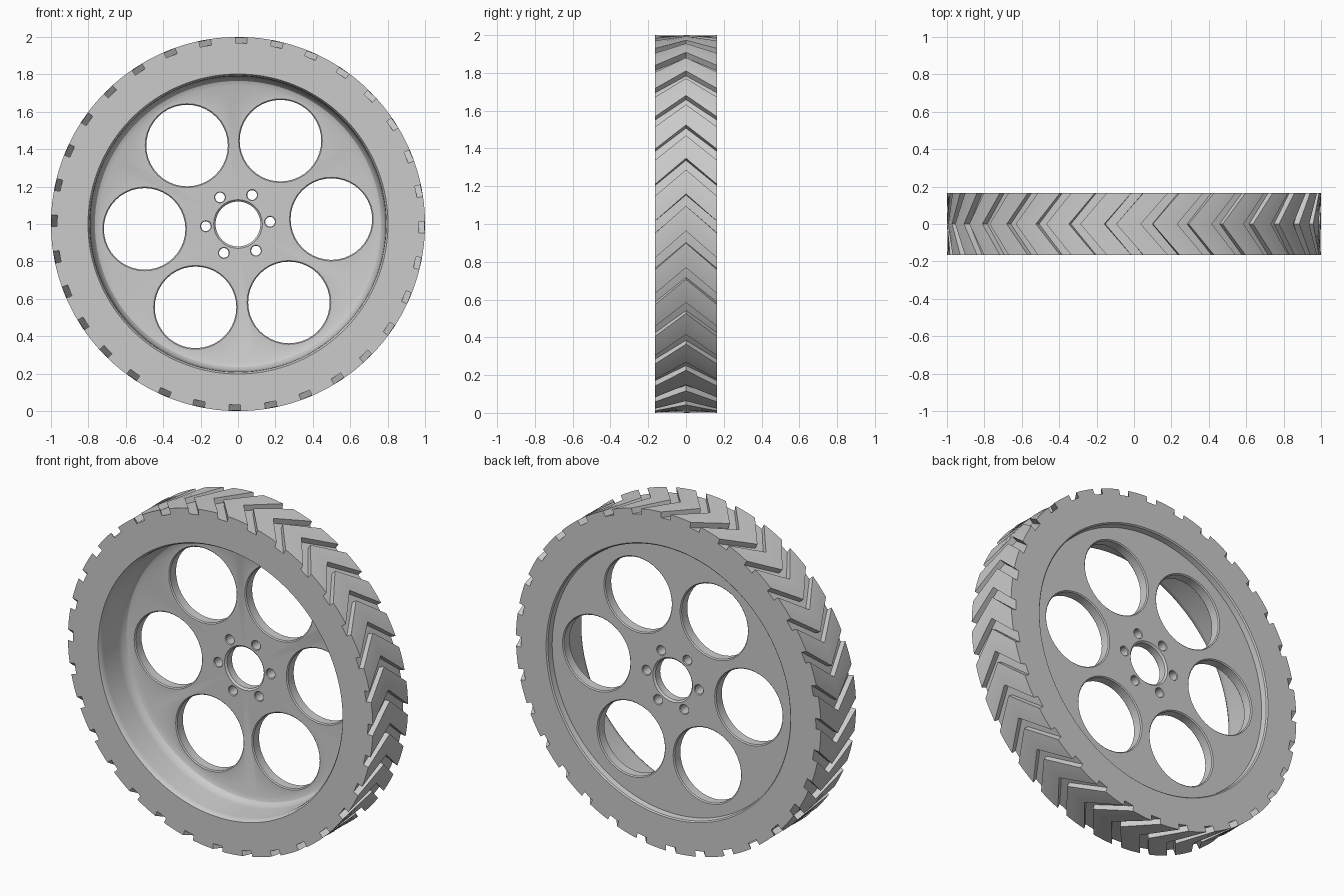
import bpy, bmesh
from math import pi, cos, sin, radians
from mathutils import Vector

if "Cube" in bpy.data.objects:
    bpy.data.objects.remove(bpy.data.objects["Cube"], do_unlink=True)

HALF = 0.165           # half width of the wheel
FLOOR = 0.967          # radius at the bottom of the tread grooves
LUGS = 32              # chevron lugs around the tyre
SWEEP = 0.145          # angle by which each chevron point leads its ends

grey = bpy.data.materials.new("plain grey")
grey.use_nodes = True
colour = (0.6, 0.6, 0.6, 1)
grey.diffuse_color = colour
grey.node_tree.nodes["Principled BSDF"].inputs["Base Color"].default_value = colour


def on_wheel(radius, angle, y):
    return Vector((radius * cos(angle), y, 1 + radius * sin(angle)))


def make_object(name, bm):
    bmesh.ops.recalc_face_normals(bm, faces=bm.faces)
    mesh = bpy.data.meshes.new(name)
    bm.to_mesh(mesh)
    bm.free()
    mesh.materials.append(grey)
    obj = bpy.data.objects.new(name, mesh)
    bpy.context.collection.objects.link(obj)
    return obj


def bridge(bm, first, second):
    n = len(first)
    for i in range(n):
        j = (i + 1) % n
        bm.faces.new((first[i], first[j], second[j], second[i]))


# Tread outline: a groove, then a lug, repeated round the rim
pitch = 2 * pi / LUGS
groove = 0.064
outline = []
for k in range(LUGS):
    start = k * pitch - radians(1) - groove / 2
    outline += [(start + groove * f, FLOOR) for f in (0, 0.5, 1)]
    outline += [(start + groove + (pitch - groove) * f, 1) for f in (0, 0.25, 0.5, 0.75, 1)]

# Cross-section from the bore, over the front, and back to the bore
front = [(0.12, 0.07), (0.13, 0.06), (0.74, 0.06), (0.765, 0.05), (0.78, 0.03),
         (0.785, 0), (0.79, -0.13), (0.793, -0.152), (0.802, -HALF), (FLOOR, -HALF)]
tread = [(-HALF, 0), (0, SWEEP), (HALF, 0)]
back = [(FLOOR, HALF), (0.802, HALF), (0.795, 0.158), (0.79, 0.125), (0.13, 0.125), (0.12, 0.115)]

bm = bmesh.new()
rows = [[bm.verts.new(on_wheel(r, a, y)) for a, _ in outline] for r, y in front]
rows += [[bm.verts.new(on_wheel(r, a + lead, y)) for a, r in outline] for y, lead in tread]
rows += [[bm.verts.new(on_wheel(r, a, y)) for a, _ in outline] for r, y in back]
for i, row in enumerate(rows):
    bridge(bm, row, rows[(i + 1) % len(rows)])
bmesh.ops.remove_doubles(bm, verts=bm.verts, dist=0.00005)
wheel = make_object("wheel", bm)

# Cutters with flared ends, giving each hole a small chamfer
def hole_ring(name, distance, radius, turn, flare, sides):
    bm = bmesh.new()
    shape = [(flare + 0.04, 0.02), (0, 0.06 + flare), (0, 0.125 - flare), (flare + 0.04, 0.165)]
    for k in range(6):
        mid = on_wheel(distance, radians(turn + 60 * k), 0)
        rings = []
        for extra, y in shape:
            r = radius + extra
            rings.append([bm.verts.new(mid + Vector((r * cos(t), y, r * sin(t))))
                          for t in (2 * pi * s / sides for s in range(sides))])
        for a, b in zip(rings, rings[1:]):
            bridge(bm, a, b)
        bm.faces.new(rings[0])
        bm.faces.new(rings[-1])
    cutter = make_object(name, bm)
    cutter.hide_render = True
    return cutter


bpy.context.view_layer.objects.active = wheel
wheel.select_set(True)
for cutter in (hole_ring("large_hole_cutter", 0.5, 0.218, 3, 0.006, 40),
               hole_ring("bolt_hole_cutter", 0.172, 0.026, 4, 0.004, 20)):
    cut = wheel.modifiers.new("holes", 'BOOLEAN')
    cut.operation = 'DIFFERENCE'
    cut.solver = 'EXACT'
    cut.object = cutter
    bpy.ops.object.modifier_apply(modifier=cut.name)
    bpy.data.objects.remove(cutter, do_unlink=True)

bpy.ops.object.shade_smooth_by_angle(angle=radians(30))
